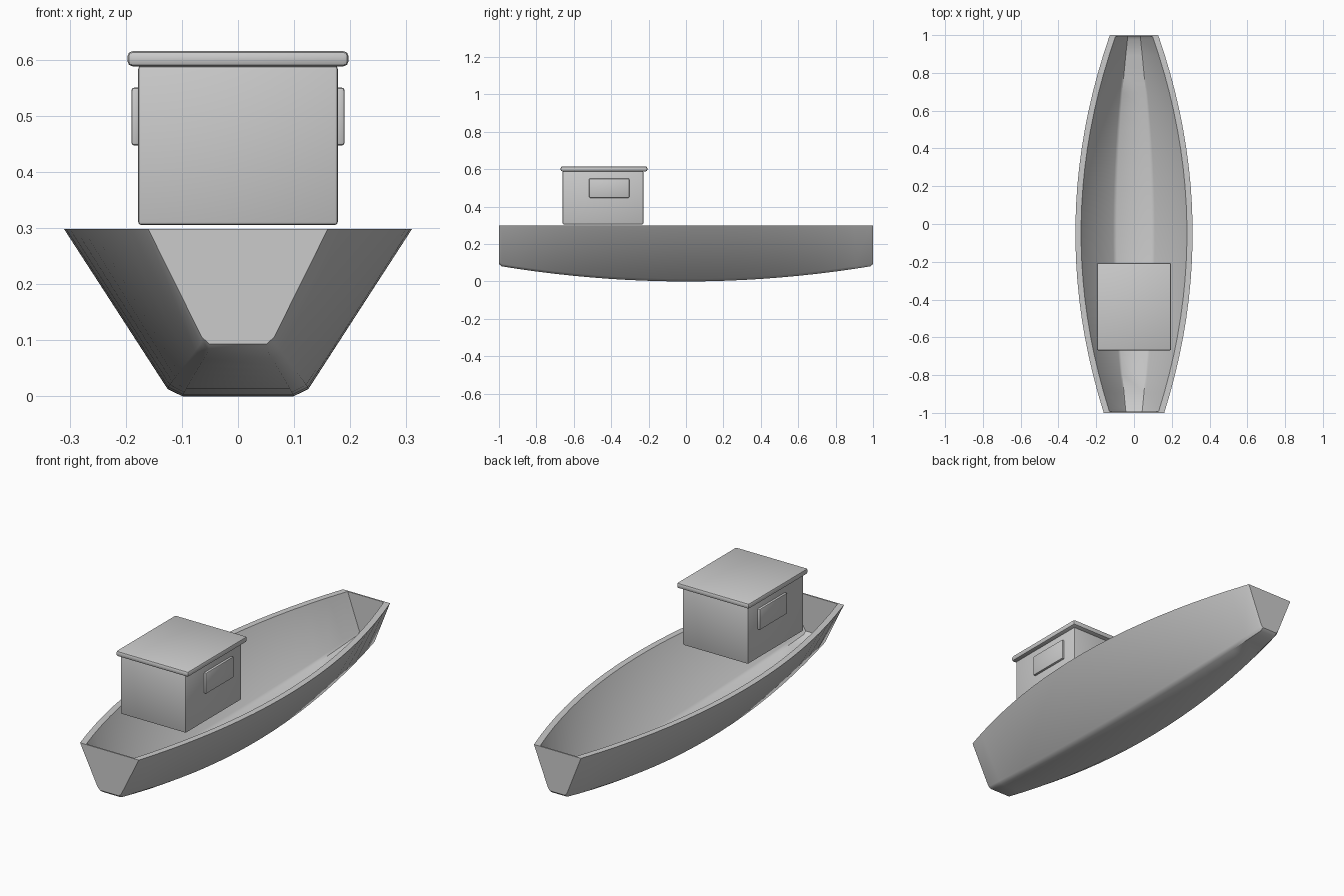
import bpy, bmesh, math

if "Cube" in bpy.data.objects:
    bpy.data.objects.remove(bpy.data.objects["Cube"])

TOP = 0.298


def finish(obj, angle=35):
    bpy.ops.object.select_all(action='DESELECT')
    obj.select_set(True)
    bpy.context.view_layer.objects.active = obj
    bpy.ops.object.shade_smooth_by_angle(angle=math.radians(angle))


def box(name, lo, hi, bevel):
    bm = bmesh.new()
    bmesh.ops.create_cube(bm, size=1)
    for v in bm.verts:
        v.co = [(a + b) / 2 + c * (b - a) for a, b, c in zip(lo, hi, v.co)]
    bmesh.ops.bevel(bm, geom=bm.edges[:], offset=bevel, segments=2,
                    affect='EDGES', profile=0.5)
    me = bpy.data.meshes.new(name)
    bm.to_mesh(me)
    bm.free()
    obj = bpy.data.objects.new(name, me)
    bpy.context.collection.objects.link(obj)
    finish(obj)
    return obj


# Hull: hollow cross-sections lofted from front to back
def section(y):
    w = 0.31 - 0.016 * y - 0.166 * y * y
    keel = 0.083 * y * y + (0.01 if abs(y) > 0.99 else 0)
    outer = [(w, TOP), (0.405 * w, keel + 0.013), (0.32 * w, keel)]
    inner = [(w - 0.03, TOP), (0.405 * w - 0.015, keel + 0.034),
             (0.32 * w - 0.008, keel + 0.025)]
    both = lambda h: [(-x, z) for x, z in h] + [(x, z) for x, z in reversed(h)]
    ring = [(x, y, z) for x, z in both(outer)]
    ring += [(x, y * 0.993, z) for x, z in reversed(both(inner))]
    return ring


stations = [-1, -0.985] + [-0.9 + 0.1 * i for i in range(19)] + [0.985, 1]
bm = bmesh.new()
rings = [[bm.verts.new(p) for p in section(y)] for y in stations]
for a, b in zip(rings, rings[1:]):
    for i in range(12):
        j = (i + 1) % 12
        bm.faces.new((a[i], a[j], b[j], b[i]))
# End walls and their thin top edges
for r in (rings[0], rings[-1]):
    bm.faces.new(r[:6])
    bm.faces.new(r[6:])
    bm.faces.new((r[0], r[5], r[6], r[11]))
bmesh.ops.recalc_face_normals(bm, faces=bm.faces[:])
me = bpy.data.meshes.new("hull")
bm.to_mesh(me)
bm.free()
hull = bpy.data.objects.new("hull", me)
bpy.context.collection.objects.link(hull)
finish(hull, 40)

# Cabin, roof and side windows
box("cabin", (-0.178, -0.66, 0.305), (0.178, -0.228, 0.589), 0.006)
box("cabin_roof", (-0.197, -0.67, 0.588), (0.197, -0.207, 0.615), 0.009)
for side, name in ((-1, "left_window"), (1, "right_window")):
    x0, x1 = sorted((side * 0.174, side * 0.19))
    box(name, (x0, -0.518, 0.447), (x1, -0.303, 0.55), 0.005)
